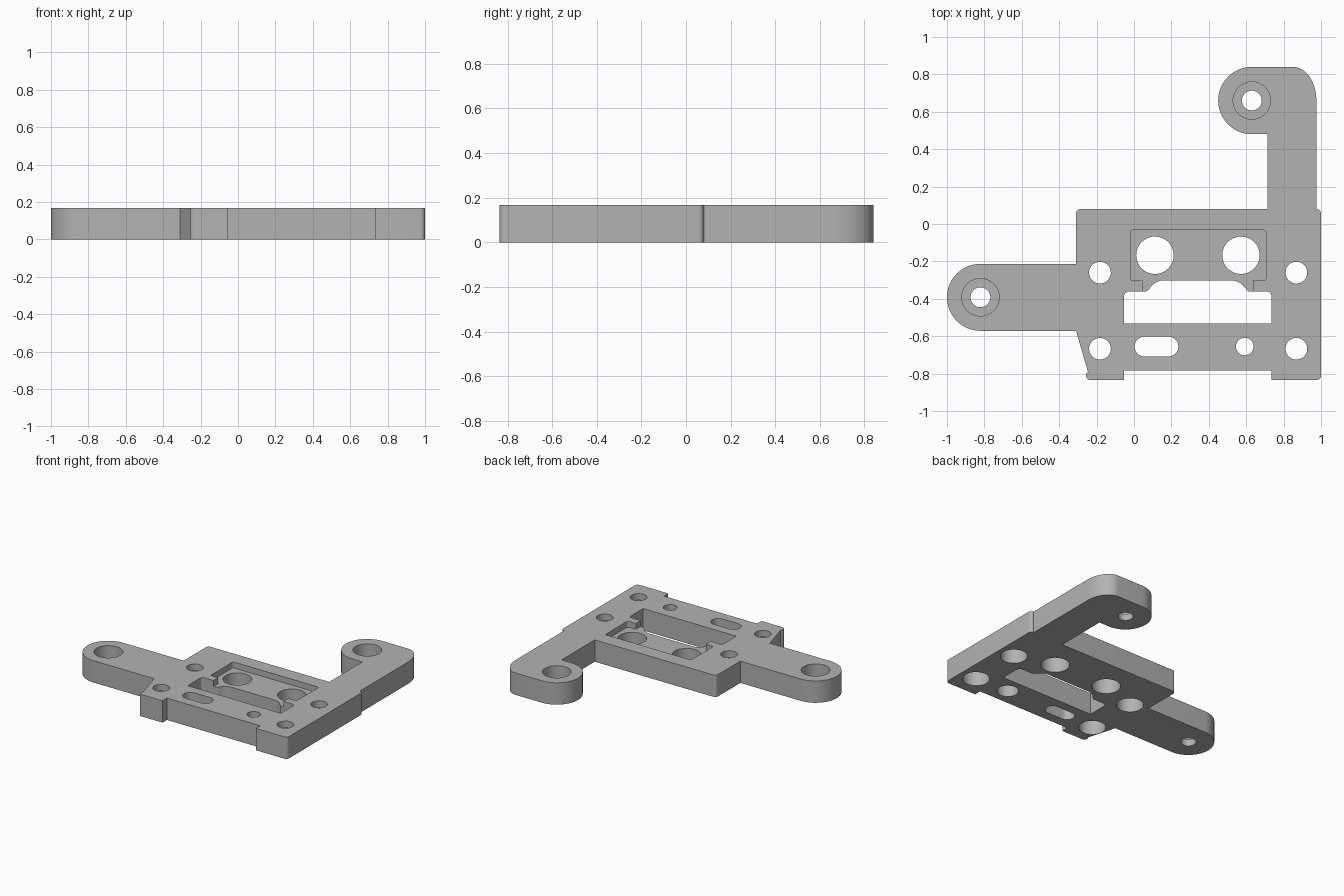
import bpy, bmesh, math
from mathutils import Vector

cube = bpy.data.objects.get("Cube")
if cube:
    bpy.data.objects.remove(cube, do_unlink=True)

HEIGHT = 0.167
LIP = 0.05            # web left beneath or above each counterbore
POCKET_Z = HEIGHT - 0.045

grey = bpy.data.materials.new("plain grey")
grey.use_nodes = True
grey.diffuse_color = (0.45, 0.45, 0.45, 1)
grey.node_tree.nodes["Principled BSDF"].inputs["Base Color"].default_value = grey.diffuse_color


def rounded(corners, steps=8):
    """Outline whose (x, y, radius) corners are replaced by tangent arcs."""
    out = []
    for i, (x, y, r) in enumerate(corners):
        p = Vector((x, y))
        if not r:
            out.append(p)
            continue
        a = (Vector(corners[i - 1][:2]) - p).normalized()
        b = (Vector(corners[(i + 1) % len(corners)][:2]) - p).normalized()
        half = a.angle(b) / 2
        centre = p + (a + b).normalized() * (r / math.sin(half))
        start = p + a * (r / math.tan(half)) - centre
        end = p + b * (r / math.tan(half)) - centre
        sweep = start.angle_signed(end)
        for k in range(steps + 1):
            t = -sweep * k / steps
            c, s = math.cos(t), math.sin(t)
            out.append(centre + Vector((c * start.x - s * start.y, s * start.x + c * start.y)))
    return out


def box(x0, y0, x1, y1, r=0):
    return rounded([(x0, y0, r), (x1, y0, r), (x1, y1, r), (x0, y1, r)])


def arc(cx, cy, rx, ry, a0, a1, n=24):
    angles = [math.radians(a0 + (a1 - a0) * k / n) for k in range(n + 1)]
    return [Vector((cx + rx * math.cos(t), cy + ry * math.sin(t))) for t in angles]


def circle(x, y, r):
    return arc(x, y, r, r, 0, 360, 48)[:-1]


def prism(name, outline, z0, z1):
    bm = bmesh.new()
    face = bm.faces.new([bm.verts.new((p.x, p.y, z0)) for p in outline])
    top = bmesh.ops.extrude_face_region(bm, geom=[face])["geom"]
    verts = [v for v in top if isinstance(v, bmesh.types.BMVert)]
    bmesh.ops.translate(bm, verts=verts, vec=(0, 0, z1 - z0))
    bmesh.ops.remove_doubles(bm, verts=bm.verts, dist=1e-5)
    bmesh.ops.recalc_face_normals(bm, faces=bm.faces)
    mesh = bpy.data.meshes.new(name)
    bm.to_mesh(mesh)
    bm.free()
    mesh.materials.append(grey)
    obj = bpy.data.objects.new(name, mesh)
    bpy.context.scene.collection.objects.link(obj)
    return obj


cutters = []


def cut(outline, z0=-0.1, z1=HEIGHT + 0.1):
    cutters.append(prism("cutter", outline, z0, z1))


# Plate outline with both mounting arms, counter-clockwise
R = 0.025
outline = rounded([(-0.31, -0.835, R), (-0.053, -0.835, 0), (-0.053, -0.782, 0),
                   (0.735, -0.782, 0), (0.735, -0.835, 0), (1, -0.835, R),
                   (1, 0.08, R), (0.975, 0.08, 0)])
outline += arc(0.85, 0.66, 0.125, 0.18, 0, 90)
outline += arc(0.63, 0.66, 0.18, 0.18, 90, 270)
outline += [Vector((0.715, 0.48)), Vector((0.715, 0.08))]
outline += rounded([(0.715, 0.08, 0), (-0.31, 0.08, R), (-0.31, -0.213, 0)])[1:]
outline += arc(-0.821, -0.392, 0.179, 0.179, 90, 270)
outline += [Vector((-0.31, -0.571))]
plate = prism("mounting_plate", outline, 0, HEIGHT)

# Arm holes, counterbored from the top
for x, y in ((0.63, 0.66), (-0.821, -0.392)):
    cut(circle(x, y, 0.053))
    cut(circle(x, y, 0.1), LIP)

# Corner holes and pin hole, counterbored from below
bores = [(x, y, 0.058, 0.094) for x in (-0.182, 0.868) for y in (-0.26, -0.667)]
for x, y, r, big in bores + [(0.592, -0.655, 0.047, 0.075)]:
    cut(circle(x, y, r))
    cut(circle(x, y, big), -0.1, HEIGHT - LIP)

# Slot
cut(box(0.003, -0.708, 0.237, -0.602, 0.052))

# Recessed pocket with its front lip and two large holes
cut(box(-0.02, -0.303, 0.706, -0.032, 0.015), POCKET_Z)
cut(box(0.045, -0.4, 0.636, -0.29), POCKET_Z)
for x in (0.112, 0.572):
    cut(circle(x, -0.167, 0.1))

# Window with a raised middle on its back edge
cut(rounded([(-0.053, -0.532, 0), (0.735, -0.532, 0), (0.735, -0.361, 0.025),
             (0.61, -0.361, 0.03), (0.56, -0.301, 0.09), (0.12, -0.301, 0.09),
             (0.07, -0.361, 0.03), (-0.053, -0.361, 0.025)]))

# Apply the cuts
for c in cutters:
    mod = plate.modifiers.new("cut", 'BOOLEAN')
    mod.operation, mod.solver, mod.object = 'DIFFERENCE', 'EXACT', c
bpy.context.view_layer.update()
result = bpy.data.meshes.new_from_object(plate.evaluated_get(bpy.context.evaluated_depsgraph_get()))
plate.modifiers.clear()
plate.data = result
for c in cutters:
    bpy.data.objects.remove(c, do_unlink=True)

# Smooth the round walls, keep the rims sharp
bpy.ops.object.select_all(action='DESELECT')
plate.select_set(True)
bpy.context.view_layer.objects.active = plate
bpy.ops.object.shade_smooth_by_angle(angle=math.radians(30))
